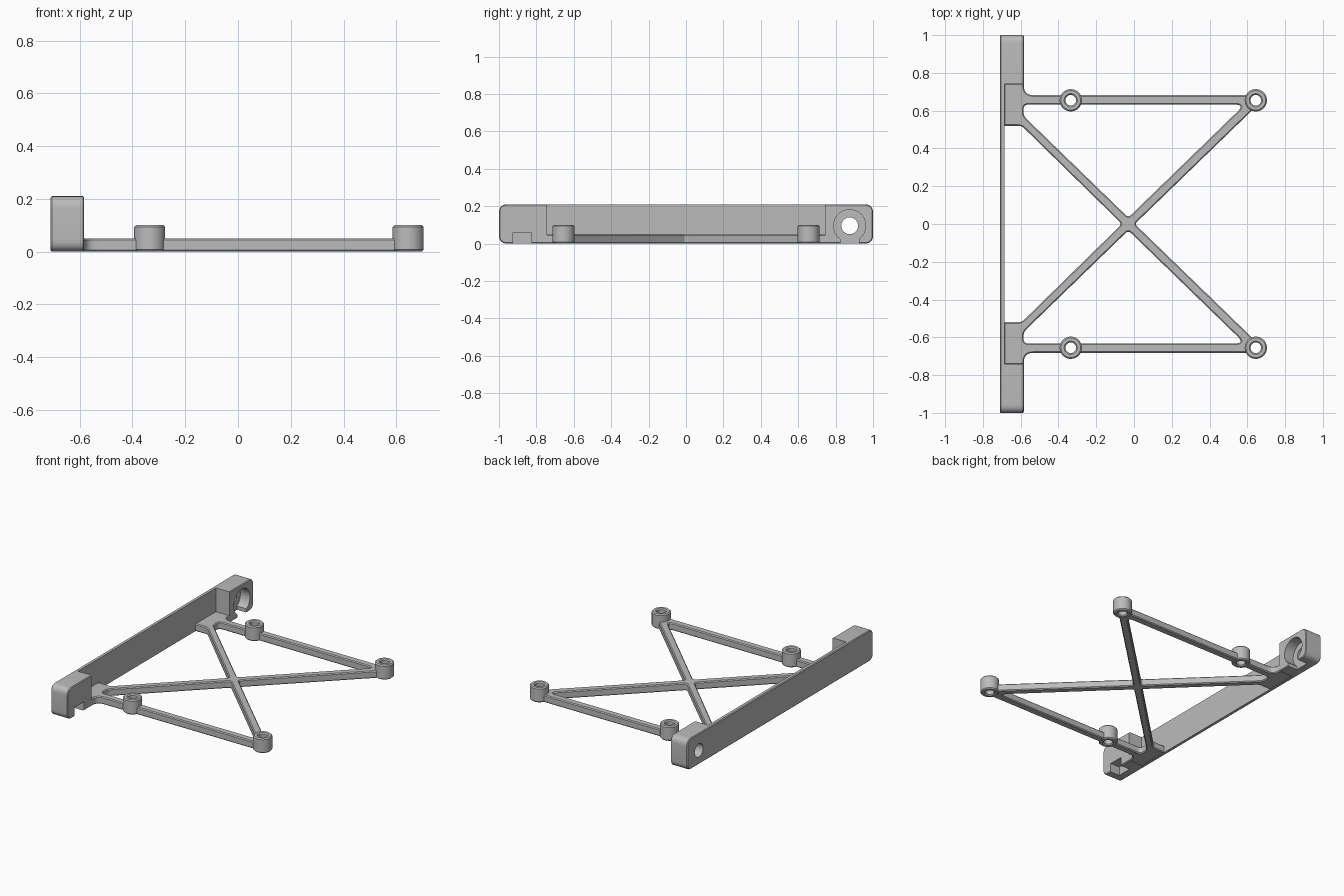
import bpy, bmesh, math
from mathutils import Vector

cube = bpy.data.objects.get("Cube")
if cube:
    bpy.data.objects.remove(cube, do_unlink=True)

grey = bpy.data.materials.new("light grey plastic")
grey.use_nodes = True
grey.diffuse_color = (0.5, 0.5, 0.5, 1)
bsdf = next(n for n in grey.node_tree.nodes if n.type == 'BSDF_PRINCIPLED')
bsdf.inputs["Base Color"].default_value = (0.5, 0.5, 0.5, 1)
bsdf.inputs["Roughness"].default_value = 0.6


def rounded(points, steps=6):
    """Outline with corners (x, y, trim) rounded off; trim may be left out."""
    out = []
    for i, p in enumerate(points):
        corner = Vector(p[:2])
        if len(p) == 2:
            out.append(corner)
            continue
        a = corner + (Vector(points[i - 1][:2]) - corner).normalized() * p[2]
        b = corner + (Vector(points[(i + 1) % len(points)][:2]) - corner).normalized() * p[2]
        for k in range(steps + 1):
            t = k / steps
            out.append(a * (1 - t) ** 2 + corner * 2 * t * (1 - t) + b * t ** 2)
    return out


def circle(x, y, r, n=40):
    return [Vector((x + r * math.cos(2 * math.pi * k / n),
                    y + r * math.sin(2 * math.pi * k / n))) for k in range(n)]


def rect(x0, x1, y0, y1):
    return [Vector(p) for p in ((x0, y0), (x1, y0), (x1, y1), (x0, y1))]


def inset(loop, d):
    """Move a loop to its left by d, with mitred corners."""
    out = []
    for i, p in enumerate(loop):
        u = (p - loop[i - 1]).normalized()
        v = (loop[(i + 1) % len(loop)] - p).normalized()
        n1, n2 = Vector((-u.y, u.x)), Vector((-v.y, v.x))
        out.append(p + (n1 + n2) * d / (1 + n1.dot(n2)))
    return out


def solid(name, outer, lo, hi, holes=(), chamfer=0.0, along_x=False):
    """Extrude an outline with holes, chamfering the rims; along_x reads it as (y, z)."""
    bm = bmesh.new()
    caps = ([], [])
    levels = [(lo, chamfer), (hi, chamfer)]
    if chamfer:
        levels[1:1] = [(lo + chamfer, 0), (hi - chamfer, 0)]
    for loop in [outer] + [h[::-1] for h in holes]:
        rings = [[bm.verts.new((p.x, p.y, z)) for p in inset(loop, d)] for z, d in levels]
        n = len(loop)
        for r0, r1 in zip(rings, rings[1:]):
            for i in range(n):
                j = (i + 1) % n
                bm.faces.new((r0[i], r0[j], r1[j], r1[i]))
        for cap, ring in zip(caps, (rings[0], rings[-1])):
            cap.extend(bm.edges.get((ring[i - 1], ring[i])) for i in range(n))
    for cap in caps:
        bmesh.ops.triangle_fill(bm, use_beauty=True, edges=cap, normal=(0, 0, 1))
    if along_x:
        for v in bm.verts:
            v.co = (v.co.z, v.co.x, v.co.y)
    bmesh.ops.recalc_face_normals(bm, faces=bm.faces[:])
    mesh = bpy.data.meshes.new(name)
    bm.to_mesh(mesh)
    bm.free()
    mesh.materials.append(grey)
    ob = bpy.data.objects.new(name, mesh)
    bpy.context.collection.objects.link(ob)
    return ob


def activate(ob):
    bpy.ops.object.select_all(action='DESELECT')
    ob.select_set(True)
    bpy.context.view_layer.objects.active = ob


def cut(ob, cutter):
    cutter.hide_render = True
    mod = ob.modifiers.new("cut", 'BOOLEAN')
    mod.operation, mod.solver, mod.object = 'DIFFERENCE', 'EXACT', cutter
    activate(ob)
    bpy.ops.object.modifier_apply(modifier=mod.name)
    bpy.data.objects.remove(cutter, do_unlink=True)


# Mounting bracket: long rounded bar, hollowed to a thin wall between its end blocks
R = 0.045
bracket = solid("mounting_bracket",
                rounded([(-1, 0, R), (1, 0, R), (1, 0.21, R), (-1, 0.21, R)]),
                -0.71, -0.583, chamfer=0.005, along_x=True)
cut(bracket, solid("pocket", rect(-0.742, 0.742, -0.1, 0.4), -0.686, -0.4, along_x=True))

# Screw holes with counterbores open to the underside
for y in (-0.875, 0.875):
    cut(bracket, solid("screw_hole", circle(y, 0.095, 0.045), -0.9, -0.4, along_x=True))
    cut(bracket, solid("counterbore", circle(y, 0.095, 0.086), -0.655, -0.4, along_x=True))
    cut(bracket, solid("slot", rect(y - 0.05, y + 0.05, -0.1, 0.06), -0.655, -0.4, along_x=True))

# Flat frame: two pads, two rails and crossed braces
half = [(0.665, 0.64), (0.66, 0.682), (-0.583, 0.682, 0.05), (-0.583, 0.745),
        (-0.69, 0.745), (-0.69, 0.52), (-0.595, 0.52, 0.02)]
outline = ([(0.004, 0, 0.02)] + half + [(-0.064, 0, 0.02)]
           + [(p[0], -p[1], *p[2:]) for p in reversed(half)])
window = [(-0.03, 0.034, 0.02), (0.586, 0.632, 0.05), (-0.585, 0.632, 0.025), (-0.585, 0.572, 0.025)]
upper = rounded(window)
lower = [Vector((p.x, -p.y)) for p in reversed(upper)]
frame = solid("cross_frame", rounded(outline), 0, 0.05, holes=(upper, lower), chamfer=0.006)

# Four standoffs with through holes
parts = [bracket, frame]
for x, end in ((-0.335, "inner"), (0.645, "outer")):
    for y, side in ((-0.655, "front"), (0.655, "back")):
        cut(frame, solid("clearance", circle(x, y, 0.057), -0.1, 0.2))
        parts.append(solid(f"standoff_{side}_{end}", circle(x, y, 0.059), 0, 0.1,
                           holes=[circle(x, y, 0.028)], chamfer=0.007))

for ob in parts:
    activate(ob)
    bpy.ops.object.shade_smooth_by_angle(angle=math.radians(30))
